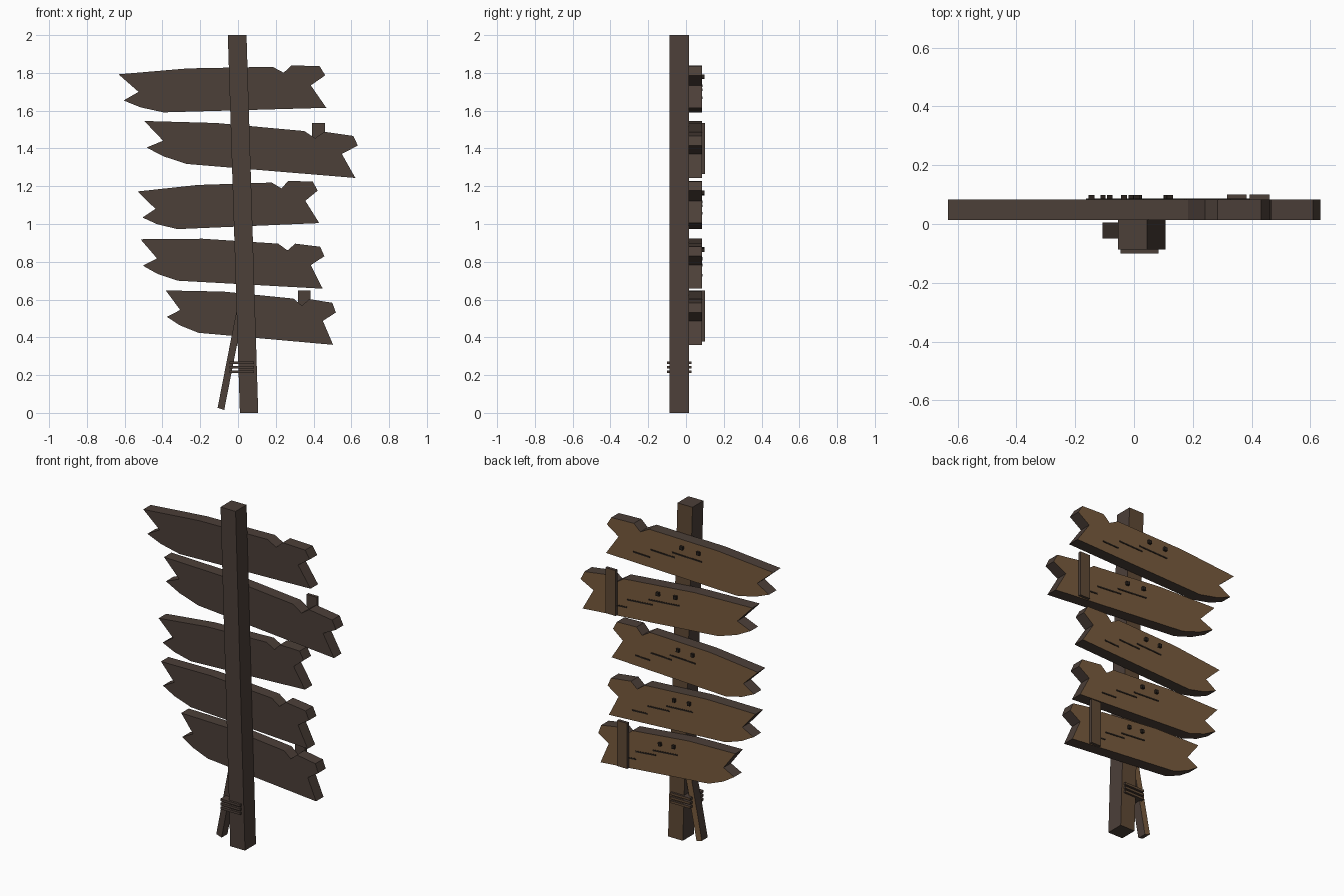
import bpy, bmesh, math

if "Cube" in bpy.data.objects:
    bpy.data.objects.remove(bpy.data.objects["Cube"])


def material(name, rgb):
    m = bpy.data.materials.new(name)
    m.diffuse_color = (*rgb, 1)
    m.use_nodes = True
    m.node_tree.nodes["Principled BSDF"].inputs["Base Color"].default_value = m.diffuse_color
    return m


DARK = material("dark_weathered_wood", (0.072, 0.050, 0.040))
BOARD = material("board_face_brown", (0.190, 0.105, 0.048))
POST = material("post_face_brown", (0.115, 0.067, 0.036))
CRACK = material("crack_black_brown", (0.022, 0.016, 0.012))


def prism(name, pts, y0, y1, mat, back=None):
    """Extrude an x-z outline from y0 to y1; faces looking to +y take the back colour."""
    bm = bmesh.new()
    face = bm.faces.new([bm.verts.new((x, y0, z)) for x, z in pts])
    ext = bmesh.ops.extrude_face_region(bm, geom=[face])["geom"]
    bmesh.ops.translate(bm, vec=(0, y1 - y0, 0),
                        verts=[g for g in ext if isinstance(g, bmesh.types.BMVert)])
    bmesh.ops.recalc_face_normals(bm, faces=bm.faces)
    bm.normal_update()
    for f in bm.faces:
        f.material_index = int(back is not None and f.normal.y > 0.5)
    me = bpy.data.meshes.new(name)
    bm.to_mesh(me)
    bm.free()
    me.materials.append(mat)
    if back:
        me.materials.append(back)
    ob = bpy.data.objects.new(name, me)
    bpy.context.collection.objects.link(ob)
    return ob


def rect(x0, x1, z0, z1):
    return [(x0, z0), (x1, z0), (x1, z1), (x0, z1)]


# Leaning post and the stake beside it
prism("post", [(0.01, 0), (0.107, 0), (0.045, 2), (-0.054, 2)], -0.087, 0.016, DARK, POST)
prism("stake", [(-0.108, 0.027), (-0.073, 0.015), (0.042, 0.603), (0.007, 0.615)],
      -0.05, 0.005, DARK, BOARD)

# Rope bindings
for i in range(3):
    z = 0.217 + 0.024 * i
    prism(f"binding_{i + 1}", rect(-0.046, 0.084, z - 0.007, z + 0.007), -0.1, 0.028, DARK, POST)

# Broken board outline; origin at the start of the straight lower edge
OUTLINE = [(-0.233, 0.208), (0.134, 0.229), (0.584, 0.225), (0.641, 0.192), (0.685, 0.230),
           (0.833, 0.221), (0.861, 0.172), (0.783, 0.121), (0.862, 0), (0, 0),
           (-0.121, 0.03), (-0.21, 0.069), (-0.129, 0.112)]
# origin x, origin z, tilt in degrees, length factor
BOARDS = [(-0.394, 1.591, 1.6, 1.0), (-0.272, 1.318, -4.75, 1.04), (-0.32, 0.973, 2.43, 0.871),
          (-0.32, 0.70, -3.16, 0.893), (-0.209, 0.424, -5.1, 0.83)]
NAILS = [0.255, 0.365]
CRACKS = [(0.235, 0.43, 0.132), (0.41, 0.57, 0.106), (0.575, 0.685, 0.06)]

for n, (ox, oz, deg, sx) in enumerate(BOARDS, 1):
    c, s = math.cos(math.radians(deg)), math.sin(math.radians(deg))

    def place(pts):
        return [(ox + u * sx * c - v * s, oz + u * sx * s + v * c) for u, v in pts]

    prism(f"board_{n}", place(OUTLINE), 0.014, 0.084, DARK, BOARD)
    for k, u in enumerate(NAILS, 1):
        prism(f"board_{n}_nail_{k}", place(rect(u - 0.01, u + 0.01, 0.17, 0.19)),
              0.08, 0.098, CRACK)
    for k, (u0, u1, v) in enumerate(CRACKS, 1):
        prism(f"board_{n}_crack_{k}", place(rect(u0, u1, v - 0.004, v + 0.004)),
              0.082, 0.087, CRACK)

# Upright repair slats over the notches of two boards
prism("upper_slat", rect(0.393, 0.461, 1.266, 1.536), 0.082, 0.1, DARK, POST)
prism("lower_slat", rect(0.317, 0.383, 0.377, 0.648), 0.082, 0.1, DARK, POST)
